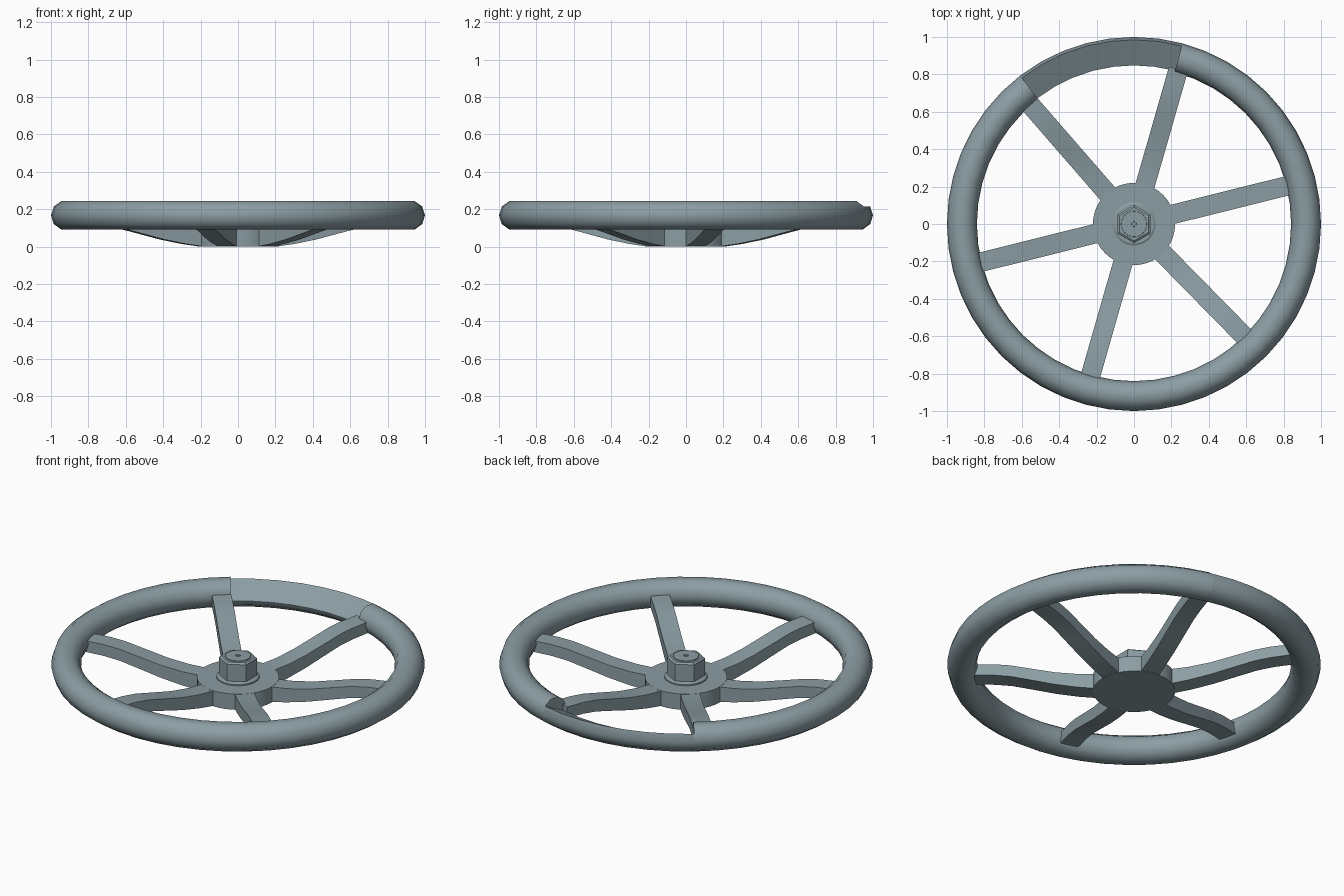
import bpy, bmesh, math

if "Cube" in bpy.data.objects:
    bpy.data.objects.remove(bpy.data.objects["Cube"])

mat = bpy.data.materials.new("blue_grey_metal")
mat.diffuse_color = (0.26, 0.34, 0.37, 1)
mat.use_nodes = True
mat.node_tree.nodes["Principled BSDF"].inputs["Base Color"].default_value = mat.diffuse_color


def finish(name, bm, smooth=None):
    bmesh.ops.recalc_face_normals(bm, faces=bm.faces[:])
    me = bpy.data.meshes.new(name)
    bm.to_mesh(me)
    bm.free()
    ob = bpy.data.objects.new(name, me)
    bpy.context.collection.objects.link(ob)
    me.materials.append(mat)
    if smooth:
        bpy.ops.object.select_all(action='DESELECT')
        ob.select_set(True)
        bpy.context.view_layer.objects.active = ob
        bpy.ops.object.shade_smooth_by_angle(angle=math.radians(smooth))
    return ob


def arc_sweep(name, profile, a0, a1, steps):
    """Sweep a closed (r, z) profile around z, with capped ends."""
    bm = bmesh.new()
    rings = []
    for i in range(steps + 1):
        a = math.radians(a0 + (a1 - a0) * i / steps)
        rings.append([bm.verts.new((r * math.cos(a), r * math.sin(a), z)) for r, z in profile])
    n = len(profile)
    for p, q in zip(rings, rings[1:]):
        for j in range(n):
            k = (j + 1) % n
            bm.faces.new((p[j], p[k], q[k], q[j]))
    bm.faces.new(rings[0])
    bm.faces.new(rings[-1])
    return finish(name, bm, 40)


def stack(name, levels, sides, phase=0.0):
    """Solid of regular polygons, one per (r, z) level."""
    bm = bmesh.new()
    rings = []
    for r, z in levels:
        rings.append([bm.verts.new((r * math.cos(phase + 2 * math.pi * i / sides),
                                    r * math.sin(phase + 2 * math.pi * i / sides), z))
                      for i in range(sides)])
    for p, q in zip(rings, rings[1:]):
        for j in range(sides):
            k = (j + 1) % sides
            bm.faces.new((p[j], p[k], q[k], q[j]))
    bm.faces.new(rings[0])
    bm.faces.new(rings[-1])
    return finish(name, bm, 30 if sides > 8 else None)


# Rim: ten-sided tube, with one stretch cut to a sloped flat
def tube(deg):
    a = math.radians(deg)
    return (0.92 + 0.08 * math.cos(a), 0.167 + 0.08 * math.sin(a))


arc_sweep("rim", [tube(36 * i) for i in range(10)], 127.5, 435, 41)
flat = [tube(d) for d in (216, 252, 288, 324, 360, 396)] + [(0.848, 0.145)]
arc_sweep("rim_flat_section", flat, 75, 127.5, 7)

# Spokes: S-curved bars rising from the hub to the rim
top = [(0.20, 0.09), (0.30, 0.095), (0.42, 0.112), (0.55, 0.142), (0.66, 0.168), (0.75, 0.18), (0.86, 0.185)]
bottom = [(0.20, 0.0), (0.30, 0.014), (0.42, 0.038), (0.55, 0.072), (0.66, 0.1), (0.75, 0.113), (0.86, 0.12)]
for n, ang in enumerate((14, 74, 131, 194, 254, 314.5)):
    bm = bmesh.new()
    ca, sa = math.cos(math.radians(ang)), math.sin(math.radians(ang))
    secs = []
    for (r, zt), (_, zb) in zip(top, bottom):
        secs.append([bm.verts.new((r * ca - w * sa, r * sa + w * ca, z))
                     for w, z in ((-0.052, zb), (0.052, zb), (0.052, zt), (-0.052, zt))])
    for p, q in zip(secs, secs[1:]):
        for j in range(4):
            k = (j + 1) % 4
            bm.faces.new((p[j], p[k], q[k], q[j]))
    bm.faces.new(secs[0])
    bm.faces.new(secs[-1])
    finish("spoke_%d" % (n + 1), bm, 30)

# Hub disc, washer, hexagonal nut with round chamfer, and centre pin
stack("hub", [(0.22, 0.0), (0.22, 0.092)], 40)
stack("washer", [(0.115, 0.09), (0.115, 0.1), (0.105, 0.106)], 32)
stack("hex_nut", [(0.102, 0.1), (0.102, 0.205), (0.09, 0.213)], 6, math.pi / 2)
stack("nut_face", [(0.07, 0.21), (0.068, 0.218)], 24)
stack("centre_pin", [(0.014, 0.215), (0.012, 0.222)], 12)
